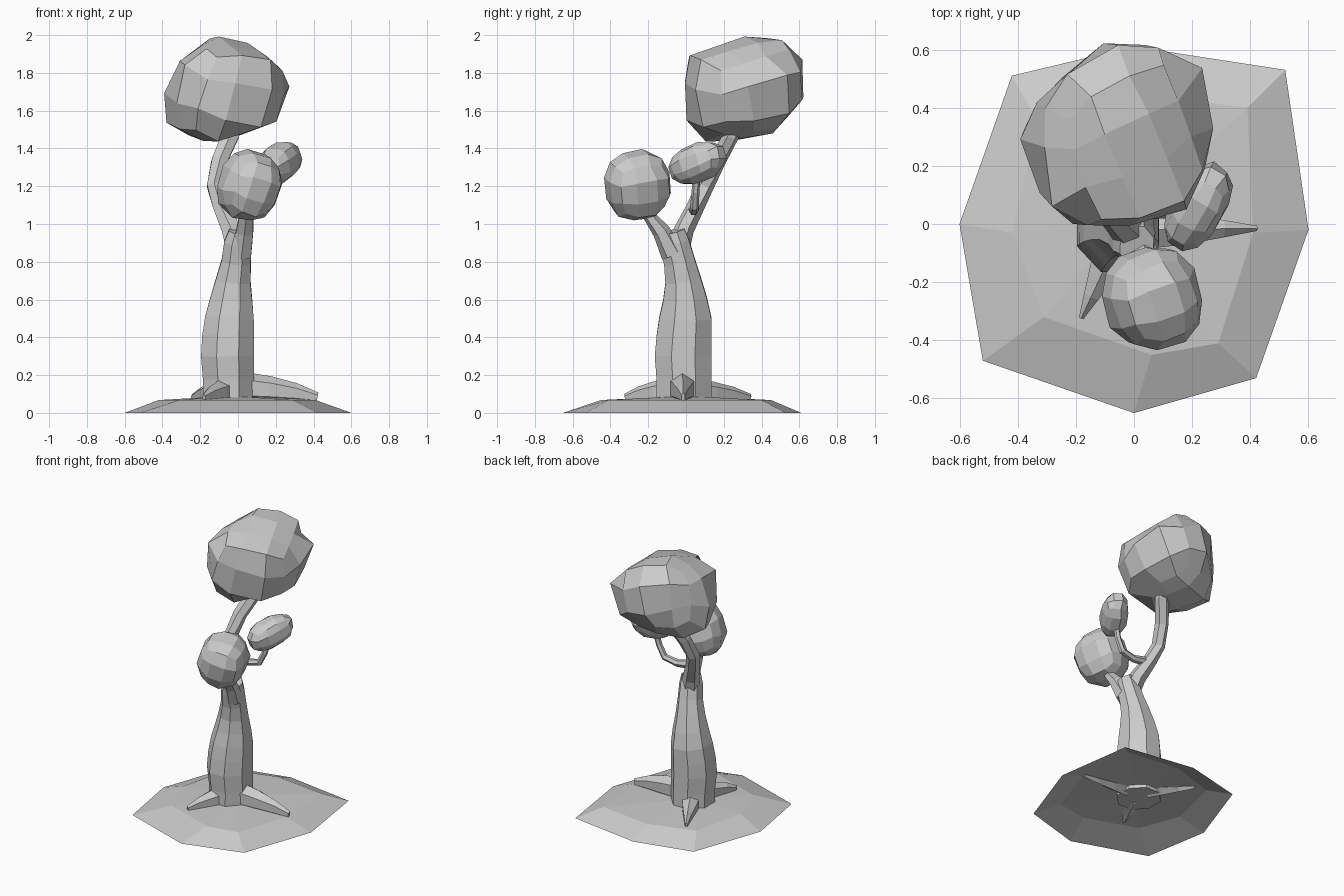
import bpy, bmesh, math, random
from mathutils import Vector, Euler

random.seed(4)
cube = bpy.data.objects.get("Cube")
if cube:
    bpy.data.objects.remove(cube, do_unlink=True)

grey = bpy.data.materials.new("plain_grey")
grey.use_nodes = True
grey.diffuse_color = (0.6, 0.6, 0.6, 1)
grey.node_tree.nodes["Principled BSDF"].inputs["Base Color"].default_value = (0.6, 0.6, 0.6, 1)


def finish(name, bm, closed=True):
    if closed:
        bmesh.ops.recalc_face_normals(bm, faces=bm.faces[:])
    mesh = bpy.data.meshes.new(name)
    bm.to_mesh(mesh)
    bm.free()
    mesh.materials.append(grey)
    obj = bpy.data.objects.new(name, mesh)
    bpy.context.collection.objects.link(obj)
    return obj


def tube(name, stations, sides, ref):
    """Loft through stations of (x, y, z, half width, half depth)."""
    bm = bmesh.new()
    pts = [Vector(s[:3]) for s in stations]
    rings = []
    for i, s in enumerate(stations):
        t = (pts[min(i + 1, len(pts) - 1)] - pts[max(i - 1, 0)]).normalized()
        u = t.cross(Vector(ref)).normalized()
        v = u.cross(t)
        ring = []
        for k in range(sides):
            a = math.tau * (k + 0.5) / sides
            ring.append(bm.verts.new(pts[i] + 1.05 * (u * s[3] * math.cos(a) + v * s[4] * math.sin(a))))
        rings.append(ring)
    for low, high in zip(rings, rings[1:]):
        for k in range(sides):
            n = (k + 1) % sides
            bm.faces.new((low[k], low[n], high[n], high[k]))
    bm.faces.new(rings[0])
    bm.faces.new(rings[-1])
    return finish(name, bm)


def clump(name, centre, radii, turn, outlines=(), jitter=0.04):
    """Faceted ball, pulled in to fit optional convex outlines (axis, axis, points)."""
    bm = bmesh.new()
    bmesh.ops.create_cube(bm, size=2)
    bmesh.ops.subdivide_edges(bm, edges=bm.edges[:], cuts=2, use_grid_fill=True)
    spin = Euler([math.radians(a) for a in turn]).to_matrix()
    c, r = Vector(centre), Vector(radii)
    for v in bm.verts:
        d = v.co.normalized()
        if not outlines:
            d = spin @ (d * r)
            reach = 1.07
        else:
            d = spin @ d
            reach = 1.06 / Vector(d[i] / r[i] for i in range(3)).length
            for a, b, pts in outlines:
                for p, q in zip(pts, pts[1:] + pts[:1]):
                    na, nb = p[1] - q[1], q[0] - p[0]
                    slope = na * d[a] + nb * d[b]
                    if slope > 1e-6:
                        reach = min(reach, (na * (p[0] - c[a]) + nb * (p[1] - c[b])) / slope)
            reach *= 1.02
        v.co = c + d * reach * (1 + random.uniform(-jitter, jitter))
    return finish(name, bm)


# Ground mound: open shell with a sloping rim
outer = [(-0.6, 0), (-0.52, -0.47), (0, -0.65), (0.42, -0.53),
         (0.6, -0.02), (0.52, 0.53), (0, 0.61), (-0.42, 0.51)]
inner = [(-0.42, -0.03), (-0.31, -0.32), (0.06, -0.45), (0.29, -0.41),
         (0.41, -0.03), (0.39, 0.4), (0, 0.45), (-0.33, 0.35)]
bm = bmesh.new()
rim = [bm.verts.new((x, y, 0)) for x, y in outer]
top = [bm.verts.new((x, y, 0.068)) for x, y in inner]
peak = bm.verts.new((-0.04, 0, 0.09))
for k in range(8):
    n = (k + 1) % 8
    bm.faces.new((rim[k], rim[n], top[n], top[k]))
    bm.faces.new((top[k], top[n], peak))
finish("ground_mound", bm, closed=False)

# Trunk
tube("trunk", [(-0.05, -0.01, 0.06, 0.14, 0.15), (-0.05, -0.01, 0.18, 0.14, 0.15),
               (-0.055, -0.015, 0.3, 0.145, 0.155), (-0.052, -0.01, 0.4, 0.142, 0.15),
               (-0.045, -0.003, 0.5, 0.133, 0.143), (-0.035, -0.005, 0.6, 0.115, 0.12),
               (-0.025, -0.015, 0.7, 0.095, 0.098), (-0.01, -0.035, 0.8, 0.08, 0.085),
               (0, -0.06, 0.9, 0.075, 0.08), (0.01, -0.075, 0.96, 0.06, 0.07)], 8, (0, 1, 0))

# Branches
tube("front_branch", [(0.02, -0.07, 0.84, 0.055, 0.06), (0.035, -0.13, 0.96, 0.05, 0.045),
                      (0.045, -0.2, 1.05, 0.04, 0.03), (0.05, -0.25, 1.16, 0.035, 0.03)],
     6, (0, 1, 0))
tube("back_branch", [(0, -0.05, 0.84, 0.06, 0.06), (-0.035, -0.01, 0.97, 0.055, 0.05),
                     (-0.09, 0.05, 1.09, 0.045, 0.045), (-0.125, 0.1, 1.2, 0.042, 0.045),
                     (-0.1, 0.165, 1.33, 0.045, 0.042), (-0.04, 0.24, 1.47, 0.05, 0.04),
                     (-0.02, 0.28, 1.6, 0.05, 0.04)], 6, (0, 1, 0))
tube("side_branch", [(-0.08, 0.04, 1.09, 0.03, 0.03), (0.04, 0.04, 1.07, 0.024, 0.024),
                     (0.14, 0.045, 1.09, 0.022, 0.022), (0.18, 0.05, 1.17, 0.02, 0.02),
                     (0.21, 0.06, 1.29, 0.018, 0.018)], 6, (0, 1, 0))

# Roots: tapering from the trunk down into the mound
for name, tip, height, width in (("left_root", (0.42, -0.015), 0.12, 0.065),
                                 ("front_root", (-0.18, -0.32), 0.095, 0.06),
                                 ("back_root", (-0.24, 0.34), 0.09, 0.06)):
    base = Vector((-0.04, -0.02))
    path = []
    for f, w, h in ((0.2, 1.1, 1.1), (0.45, 0.9, 0.95), (0.75, 0.5, 0.65), (1, 0.15, 0.25)):
        p = base.lerp(Vector(tip), f)
        path.append((p.x, p.y, 0.065 + height * h / 2, width * w, height * h / 2 + 0.012))
    tube(name, path, 6, (0, 0, 1))

# Leaf clumps
front_outline = [(-0.4, 1.69), (-0.35, 1.83), (-0.11, 2.0), (0.05, 1.95), (0.22, 1.83),
                 (0.28, 1.71), (0.26, 1.57), (0.02, 1.48), (-0.15, 1.42), (-0.37, 1.54)]
side_outline = [(-0.01, 1.75), (0.02, 1.89), (0.35, 2.0), (0.56, 1.96), (0.645, 1.8),
                (0.61, 1.66), (0.44, 1.47), (0.12, 1.43), (0, 1.56)]
top_outline = [(-0.4, 0.34), (-0.09, 0.65), (0.09, 0.6), (0.24, 0.57), (0.28, 0.37),
               (0.24, 0.2), (0.15, 0), (-0.2, 0), (-0.34, 0.13)]
clump("large_leaf_clump", (-0.06, 0.31, 1.71), (0.35, 0.35, 0.31), (15, 10, 25),
      ((0, 2, front_outline), (1, 2, side_outline), (0, 1, top_outline)), 0.015)
clump("front_leaf_clump", (0.06, -0.255, 1.205), (0.16, 0.175, 0.185), (10, 15, 20))
clump("small_leaf_clump", (0.22, 0.06, 1.325), (0.09, 0.16, 0.1), (20, 0, -30))
